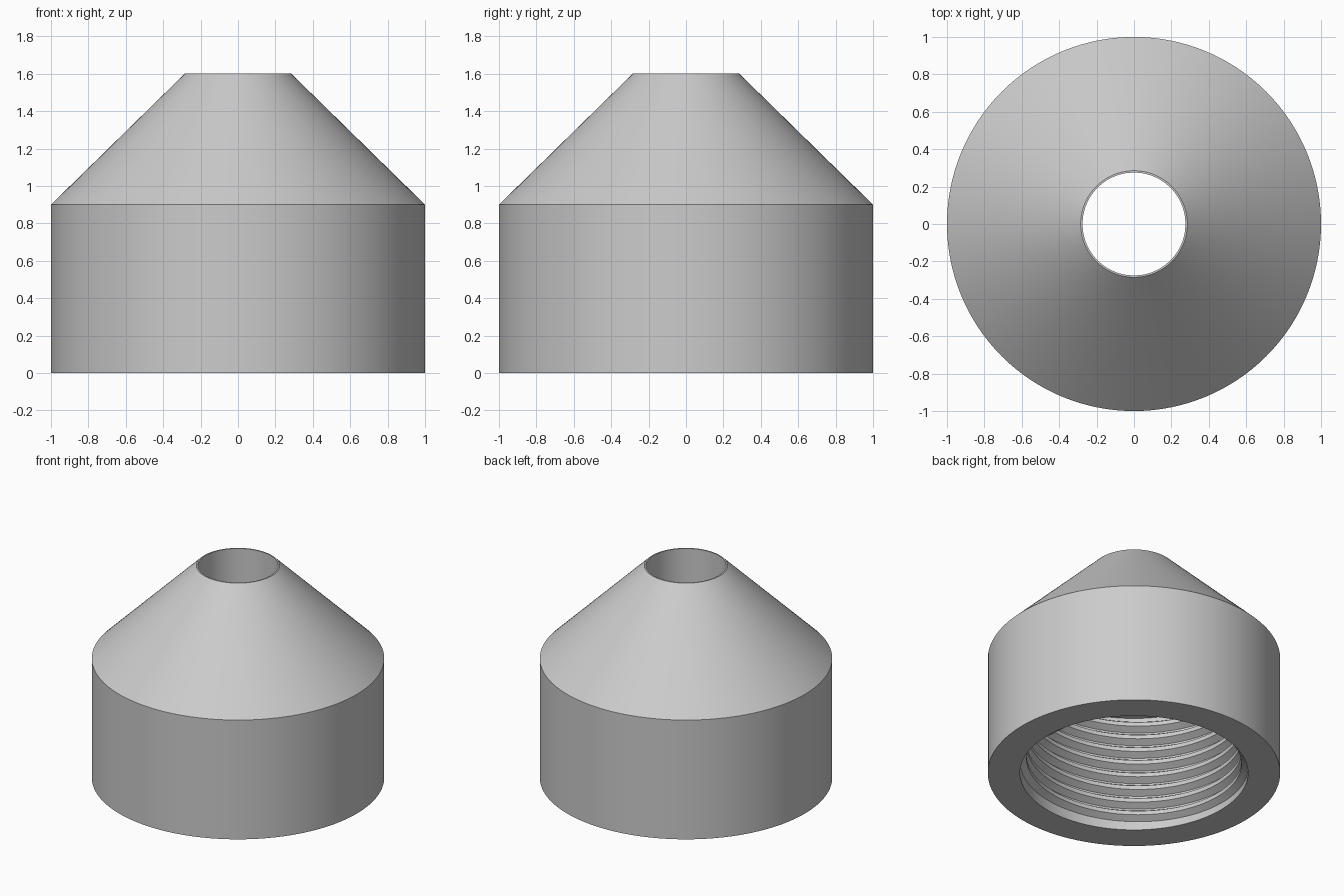
import bpy
import bmesh
from math import cos, sin, tau, radians

cube = bpy.data.objects.get("Cube")
if cube:
    bpy.data.objects.remove(cube, do_unlink=True)

SEGMENTS = 128
ROOF = 0.88          # height of the threaded cavity
CAVITY = 0.78        # radius of the threaded cavity
PITCH = 0.1

grey = bpy.data.materials.new("plain grey")
grey.use_nodes = True
colour = (0.6, 0.6, 0.6, 1)
grey.diffuse_color = colour
grey.node_tree.nodes["Principled BSDF"].inputs["Base Color"].default_value = colour


def sweep(name, profile, steps, rise=0.0, closed=True):
    """Turn a closed (radius, z) profile about z, climbing by rise per step."""
    bm = bmesh.new()
    rings = []
    for i in range(steps):
        a = tau * i / SEGMENTS
        rings.append([bm.verts.new((r * cos(a), r * sin(a), z + rise * i))
                      for r, z in profile])
    pairs = list(zip(rings, rings[1:]))
    if closed:
        pairs.append((rings[-1], rings[0]))
    else:
        bm.faces.new(rings[0])
        bm.faces.new(rings[-1])
    n = len(profile)
    for a, b in pairs:
        for j in range(n):
            k = (j + 1) % n
            bm.faces.new((a[j], b[j], b[k], a[k]))
    bmesh.ops.recalc_face_normals(bm, faces=bm.faces)
    mesh = bpy.data.meshes.new(name)
    bm.to_mesh(mesh)
    bm.free()
    mesh.materials.append(grey)
    obj = bpy.data.objects.new(name, mesh)
    bpy.context.collection.objects.link(obj)
    bpy.ops.object.select_all(action='DESELECT')
    obj.select_set(True)
    bpy.context.view_layer.objects.active = obj
    bpy.ops.object.shade_smooth_by_angle(angle=radians(25))
    return obj


# Cylindrical skirt, cone, straight bore and wide cavity in one turned body
sweep("cap_body", [(CAVITY, 0), (1, 0), (1, 0.9), (0.285, 1.6),
                   (0.275, 1.6), (0.275, ROOF), (CAVITY, ROOF)], SEGMENTS)

# Helical ridge inside the cavity
half_base, half_crest, depth = 0.045, 0.015, 0.045
turns = (ROOF - 2 * half_base) / PITCH
outer, inner = CAVITY + 0.002, CAVITY - depth
ridge = [(outer, 0), (inner, half_base - half_crest),
         (inner, half_base + half_crest), (outer, 2 * half_base)]
sweep("internal_thread", ridge, int(turns * SEGMENTS) + 1,
      PITCH / SEGMENTS, closed=False)
